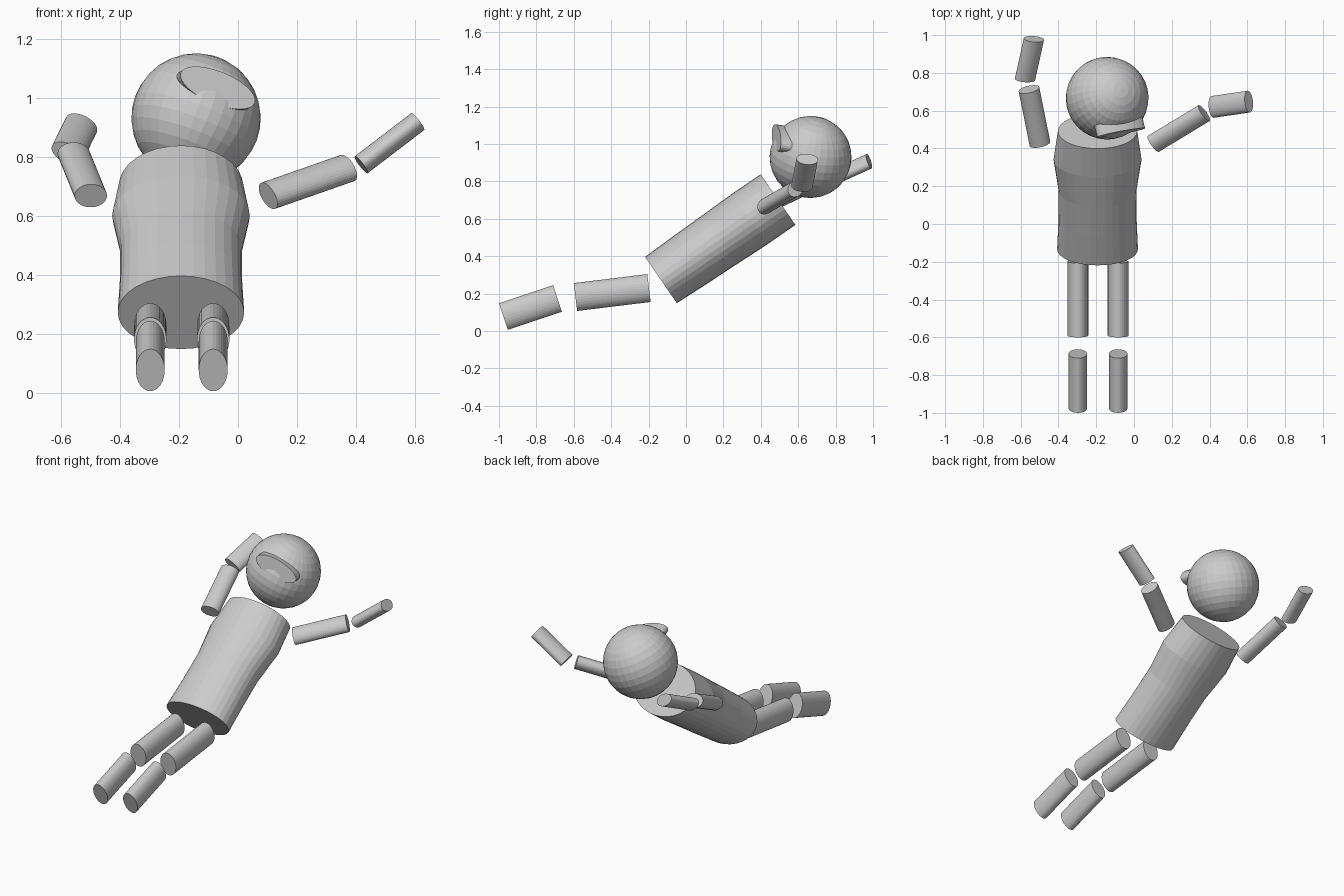
import bpy
import bmesh
import math
from mathutils import Vector, Matrix

if "Cube" in bpy.data.objects:
    bpy.data.objects.remove(bpy.data.objects["Cube"])

SIDES = 32


def tube(name, p0, p1, major, sections):
    """Capped elliptical tube from p0 to p1; sections are (t, half width along major, other half width)."""
    p0, p1 = Vector(p0), Vector(p1)
    axis = (p1 - p0).normalized()
    u = Vector(major)
    u = (u - axis * u.dot(axis)).normalized()
    v = axis.cross(u)
    bm = bmesh.new()
    rings = []
    for t, a, b in sections:
        c = p0.lerp(p1, t)
        angles = [2 * math.pi * i / SIDES for i in range(SIDES)]
        rings.append([bm.verts.new(c + u * a * math.cos(k) + v * b * math.sin(k)) for k in angles])
    for r, s in zip(rings, rings[1:]):
        for i in range(SIDES):
            j = (i + 1) % SIDES
            bm.faces.new((r[i], r[j], s[j], s[i]))
    bm.faces.new(rings[0][::-1])
    bm.faces.new(rings[-1])
    mesh = bpy.data.meshes.new(name)
    bm.to_mesh(mesh)
    bm.free()
    obj = bpy.data.objects.new(name, mesh)
    bpy.context.collection.objects.link(obj)
    return obj


def limb(name, p0, p1, major, a, b):
    return tube(name, p0, p1, major, [(0, a, b), (1, a, b)])


# Torso with a narrow waist and broad chest
tube("torso", (-0.193, -0.134, 0.273), (-0.193, 0.492, 0.703), (1, 0, 0),
     [(0, 0.214, 0.150), (0.25, 0.207, 0.156), (0.5, 0.206, 0.160),
      (0.76, 0.233, 0.165), (1, 0.210, 0.164)])

# Tilted head
head_pos = Vector((-0.142, 0.666, 0.931))
right = Vector((0.91, 0.16, -0.37)).normalized()
up = Vector((0.38, 0.22, 0.90))
up = (up - right * up.dot(right)).normalized()
back = up.cross(right)
bpy.ops.mesh.primitive_uv_sphere_add(segments=32, ring_count=16, radius=0.219)
head = bpy.context.object
head.name = "head"
head.matrix_world = Matrix.Translation(head_pos) @ Matrix((right, back, up)).transposed().to_4x4()

# Oval visor on the face
face = head_pos + up * 0.08
limb("visor", face - back * 0.207, face - back * 0.145, right, 0.137, 0.056)

# Arms
limb("right_upper_arm", (-0.498, 0.425, 0.668), (-0.556, 0.713, 0.810), (0.95, 0, -0.2), 0.056, 0.043)
limb("right_forearm", (-0.577, 0.766, 0.812), (-0.530, 0.979, 0.908), (0.88, 0, -0.45), 0.058, 0.036)
limb("left_upper_arm", (0.102, 0.424, 0.668), (0.371, 0.587, 0.762), (-0.55, 0.62, 0.57), 0.056, 0.041)
limb("left_forearm", (0.417, 0.620, 0.773), (0.608, 0.648, 0.919), (0, 1, 0), 0.058, 0.036)

# Legs
for side, x in (("right", -0.297), ("left", -0.084)):
    limb(side + "_thigh", (x, -0.198, 0.230), (x, -0.591, 0.182), (1, 0, 0), 0.055, 0.075)
    limb(side + "_shin", (x, -0.687, 0.174), (x, -0.976, 0.078), (1, 0, 0), 0.049, 0.075)
